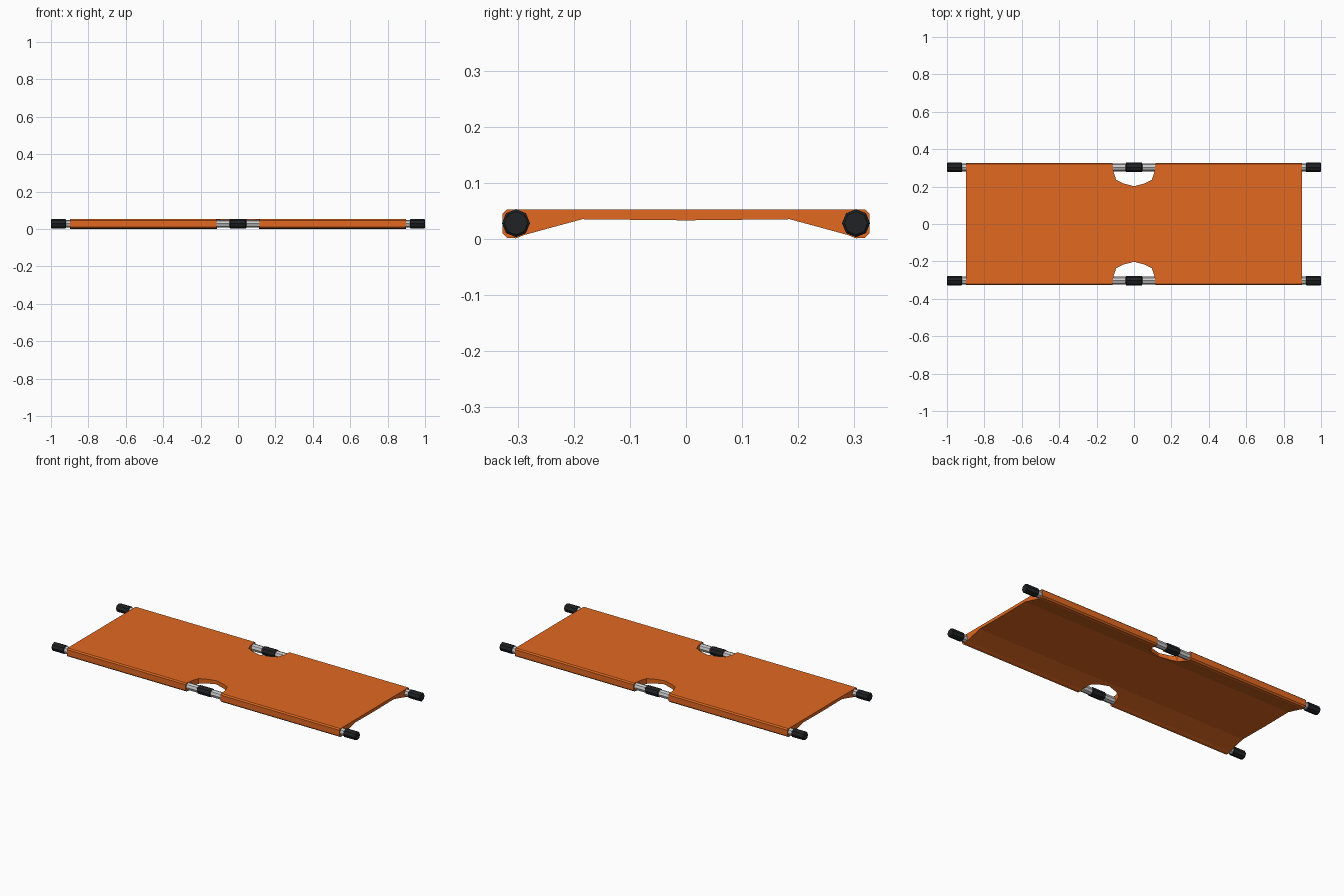
import bpy, bmesh
from math import pi

if "Cube" in bpy.data.objects:
    bpy.data.objects.remove(bpy.data.objects["Cube"])

def material(name, color):
    m = bpy.data.materials.new(name)
    m.diffuse_color = color
    m.use_nodes = True
    m.node_tree.nodes["Principled BSDF"].inputs["Base Color"].default_value = m.diffuse_color
    return m

ORANGE = material("orange_fabric", (0.75, 0.14, 0.015, 1))
BLACK = material("black_rubber", (0.015, 0.016, 0.018, 1))

def prism(name, outline, place, offset, mat=None):
    """Extrude a closed 2D outline by the offset vector."""
    bm = bmesh.new()
    face = bm.faces.new([bm.verts.new(place(a, b)) for a, b in outline])
    ext = bmesh.ops.extrude_face_region(bm, geom=[face])
    bmesh.ops.translate(bm, vec=offset,
                        verts=[v for v in ext["geom"] if isinstance(v, bmesh.types.BMVert)])
    bmesh.ops.recalc_face_normals(bm, faces=bm.faces)
    me = bpy.data.meshes.new(name)
    bm.to_mesh(me)
    bm.free()
    ob = bpy.data.objects.new(name, me)
    bpy.context.collection.objects.link(ob)
    if mat:
        me.materials.append(mat)
    return ob

def rod(name, x, y, radius, length, mat=None, bevel=0):
    bpy.ops.mesh.primitive_cylinder_add(vertices=8, radius=radius, depth=length,
                                        location=(x, y, 0.028), rotation=(0, pi / 2, 0))
    ob = bpy.context.object
    ob.name = name
    if mat:
        ob.data.materials.append(mat)
    if bevel:
        # chamfer only the end rims
        b = ob.modifiers.new("rim", 'BEVEL')
        b.width, b.segments = bevel, 1
        b.limit_method, b.angle_limit = 'ANGLE', 1.2

# Fabric bed with pole sleeves along both sides
half = [(0.185, 0.035), (0.288, 0.007), (0.303, 0.001), (0.319, 0.002),
        (0.327, 0.010), (0.327, 0.045), (0.320, 0.052)]
outline = [(0, 0.033)] + half + [(-y, z) for y, z in reversed(half)]
bed = prism("fabric_bed", outline, lambda y, z: (-0.897, y, z), (1.794, 0, 0), ORANGE)

# Hand openings halfway along each side
notch = [(0, 0.202), (0.06, 0.218), (0.095, 0.236), (0.110, 0.28), (0.118, 0.35)]
notch += [(-x, y) for x, y in reversed(notch[1:])]
for side, name in ((-1, "front"), (1, "back")):
    cutter = prism(name + "_notch_cutter", notch,
                   lambda x, y: (x, side * y, -0.1), (0, 0, 0.3))
    cutter.hide_render = True
    cutter.hide_set(True)
    cut = bed.modifiers.new(name + "_notch", 'BOOLEAN')
    cut.object, cut.operation, cut.solver = cutter, 'DIFFERENCE', 'EXACT'

# Poles, end grips and centre hinge sleeves
for y, side in ((-0.303, "front"), (0.303, "back")):
    rod(side + "_pole", 0, y, 0.021, 1.96)
    rod(side + "_centre_hinge", 0, y, 0.025, 0.09, BLACK, 0.004)
    for x, end in ((-0.959, "left"), (0.959, "right")):
        rod(f"{side}_{end}_grip", x, y, 0.025, 0.082, BLACK, 0.004)
